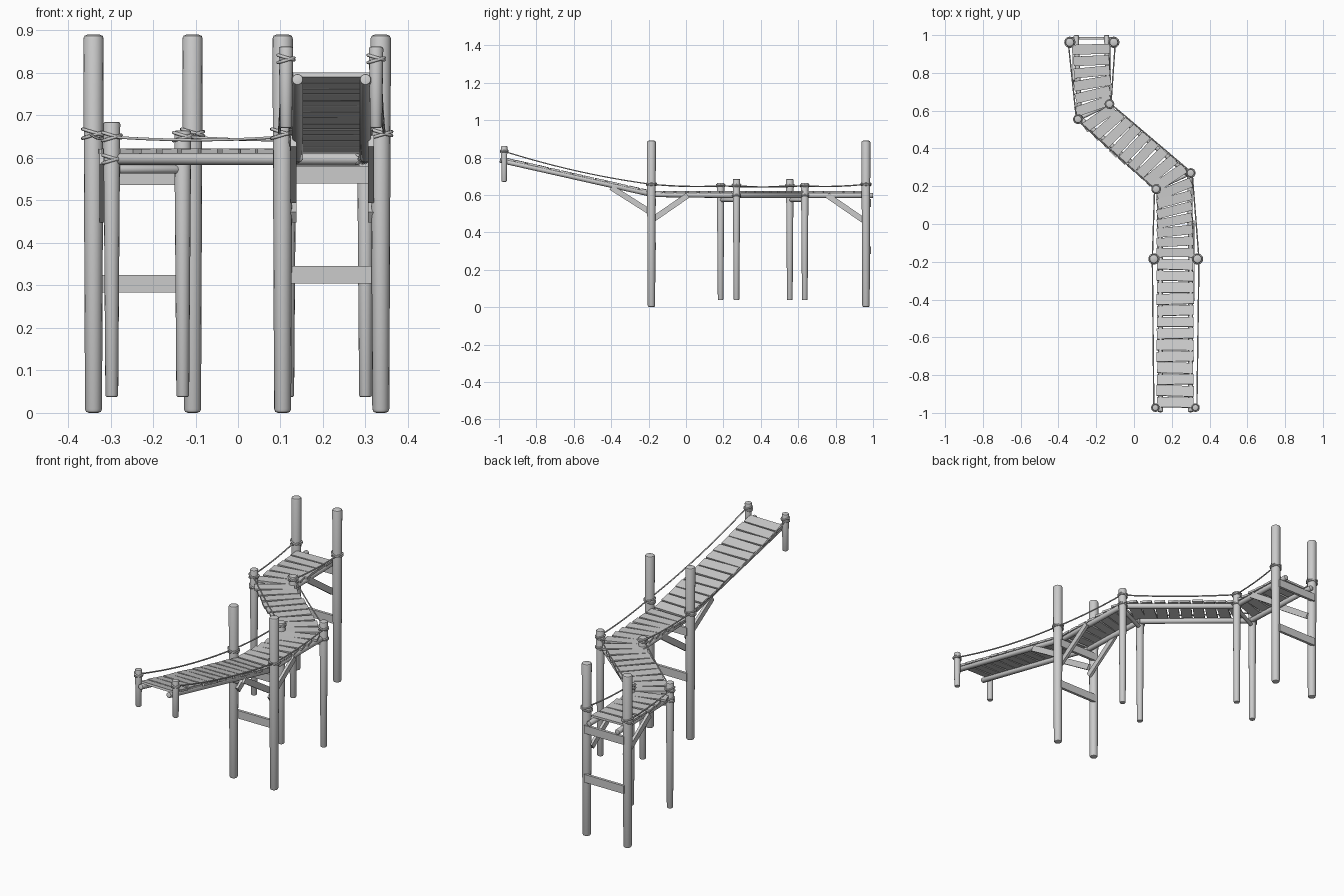
import bpy, bmesh, math, random
from mathutils import Vector, Matrix

random.seed(4)
if "Cube" in bpy.data.objects:
    bpy.data.objects.remove(bpy.data.objects["Cube"], do_unlink=True)


def finish(name, bm, smooth=True):
    mesh = bpy.data.meshes.new(name)
    bm.to_mesh(mesh)
    bm.free()
    ob = bpy.data.objects.new(name, mesh)
    bpy.context.collection.objects.link(ob)
    if smooth:
        bpy.ops.object.select_all(action='DESELECT')
        ob.select_set(True)
        bpy.context.view_layer.objects.active = ob
        bpy.ops.object.shade_smooth_by_angle(angle=math.radians(35))
    return ob


def log(name, a, b, r1, r2, chamfer=0.005):
    """Tapered round timber from a to b with chamfered ends."""
    a, b = Vector(a), Vector(b)
    d = b - a
    bm = bmesh.new()
    bmesh.ops.create_cone(bm, cap_ends=True, segments=16, radius1=r1,
                          radius2=r2, depth=d.length)
    rims = [e for e in bm.edges if any(len(f.verts) > 4 for f in e.link_faces)]
    bmesh.ops.bevel(bm, geom=rims, offset=chamfer, segments=2,
                    affect='EDGES', profile=0.5)
    rot = d.to_track_quat('Z', 'Y').to_matrix().to_4x4()
    bm.transform(Matrix.Translation((a + b) / 2) @ rot)
    return finish(name, bm)


def board(name, centre, size, rot=Matrix.Identity(4)):
    bm = bmesh.new()
    bmesh.ops.create_cube(bm, size=1)
    bm.transform(Matrix.Translation(centre) @ rot @ Matrix.Diagonal((*size, 1)))
    return finish(name, bm, smooth=False)


def brace(name, x, a, b):
    """Slanted board in the plane x, from (y, z) a to b."""
    a, b = Vector((x, *a)), Vector((x, *b))
    d = b - a
    rot = Matrix.Rotation(math.atan2(d.z, d.y), 4, 'X')
    return board(name, (a + b) / 2, (0.014, d.length, 0.03), rot)


def rope(name, points, radius=0.0035, cyclic=False):
    cu = bpy.data.curves.new(name, 'CURVE')
    cu.dimensions = '3D'
    cu.bevel_depth = radius
    cu.bevel_resolution = 1
    sp = cu.splines.new('POLY')
    sp.points.add(len(points) - 1)
    for p, co in zip(sp.points, points):
        p.co = (*co, 1)
    sp.use_cyclic_u = cyclic
    sp.use_smooth = True
    ob = bpy.data.objects.new(name, cu)
    bpy.context.collection.objects.link(ob)


def lashing(name, x, y, z, r):
    """Two crossed rope loops round a post."""
    for k, tilt in enumerate((0.3, -0.3)):
        pts = []
        for i in range(20):
            t = i * math.tau / 20
            c, s = math.cos(t) * r, math.sin(t) * r
            pts.append((x + c, y + s, z + tilt * c + 0.006 * (k - 0.5)))
        rope(f"{name}_{k + 1}", pts, 0.004, True)


# Post positions along each side, from the ramp end to the far end
right_posts = [(0.113, -0.972), (0.105, -0.185), (0.117, 0.185),
               (-0.297, 0.555), (-0.34, 0.962)]
left_posts = [(0.325, -0.972), (0.336, -0.185), (0.30, 0.27),
              (-0.13, 0.635), (-0.107, 0.962)]
tie_heights = [0.833, 0.657, 0.65, 0.65, 0.657]

for side, posts in (("right", right_posts), ("left", left_posts)):
    for i, (x, y) in enumerate(posts):
        z = tie_heights[i]
        if i == 0:
            log(f"ramp_end_post_{side}", (x, y, 0.67), (x, y, 0.862), 0.014, 0.017)
            lashing(f"ramp_end_lashing_{side}", x, y, z, 0.019)
        elif i in (1, 4):
            log(f"tall_post_{i}_{side}", (x, y, 0), (x, y, 0.89), 0.02, 0.024, 0.009)
            lashing(f"tall_lashing_{i}_{side}", x, y, z, 0.026)
        else:
            top = 0.685 if (side == "right") == (i == 3) or i == 2 and side == "left" else 0.665
            log(f"short_post_{i}_{side}", (x, y, 0.037), (x, y, top), 0.015, 0.02)
            lashing(f"short_lashing_{i}_{side}", x, y, z, 0.022)
            lashing(f"beam_lashing_{i}_{side}", x, y, 0.597, 0.021)

    # Sagging hand ropes on the outside of the posts
    out = -0.008 if side == "right" else 0.008
    for i in range(4):
        a = Vector((posts[i][0] + out, posts[i][1], tie_heights[i]))
        b = Vector((posts[i + 1][0] + out, posts[i + 1][1], tie_heights[i + 1]))
        sag = 0.018 if i == 0 else 0.008
        pts = []
        for k in range(13):
            t = k / 12
            p = a.lerp(b, t)
            p.z -= sag * 4 * t * (1 - t)
            pts.append(p)
        rope(f"hand_rope_{i + 1}_{side}", pts)

# Log beams carrying the deck
beam_lines = {
    "right": [(0.14, -0.995, 0.785), (0.14, -0.18, 0.602), (0.132, 0.2, 0.597),
              (-0.287, 0.56, 0.597), (-0.306, 1.0, 0.597)],
    "left": [(0.30, -0.995, 0.785), (0.30, -0.18, 0.602), (0.295, 0.258, 0.597),
             (-0.135, 0.617, 0.597), (-0.145, 1.0, 0.597)],
}
for side, line in beam_lines.items():
    for i in range(4):
        log(f"deck_beam_{i + 1}_{side}", line[i], line[i + 1], 0.0135, 0.0135, 0.004)

# Crossbars under the two bends
for i in (2, 3):
    log(f"bend_crossbar_{i}", (*right_posts[i], 0.573), (*left_posts[i], 0.573), 0.01, 0.01, 0.003)

# Cross boards joining the tall post pairs
for name, x, y, zs in (("middle", 0.221, -0.168, (0.325, 0.56)),
                       ("far", -0.223, 0.983, (0.304, 0.557))):
    for z in zs:
        board(f"{name}_cross_board", (x, y, z), (0.225, 0.014, 0.041))

# Diagonal braces
for x in (0.131, 0.313):
    brace("ramp_brace", x, (-0.19, 0.507), (-0.40, 0.64))
    brace("deck_brace", x, (-0.19, 0.46), (0.01, 0.598))
for x in (-0.319, -0.13):
    brace("far_brace", x, (0.955, 0.46), (0.755, 0.598))

# Deck planks: centre line start and end, plank count, yaw range in degrees
sections = [
    ((0.218, -0.945, 0.789), (0.218, -0.215, 0.624), 13, (0, 0)),
    ((0.218, -0.15, 0.616), (0.213, 0.185, 0.616), 7, (0, 20)),
    ((0.185, 0.242, 0.616), (-0.185, 0.562, 0.616), 9, (36, 36)),
    ((-0.215, 0.625, 0.616), (-0.228, 0.925, 0.616), 6, (18, 0)),
]
for s, (a, b, count, yaw) in enumerate(sections):
    a, b = Vector(a), Vector(b)
    d = b - a
    pitch = math.atan2(d.z, Vector((d.x, d.y)).length)
    gap = d.length / (count - 1)
    for i in range(count):
        t = i / (count - 1)
        angle = yaw[0] + (yaw[1] - yaw[0]) * t
        if s == 2:
            angle += 12 * min(1, 3 * min(t, 1 - t))
        rot = (Matrix.Rotation(math.radians(angle + random.uniform(-2, 2)), 4, 'Z')
               @ Matrix.Rotation(pitch + random.uniform(-0.02, 0.02), 4, 'X'))
        size = (0.193 + random.uniform(-0.006, 0.006),
                gap * random.uniform(0.84, 0.93), 0.011)
        board(f"plank_{s + 1}_{i + 1}", a.lerp(b, t), size, rot)
